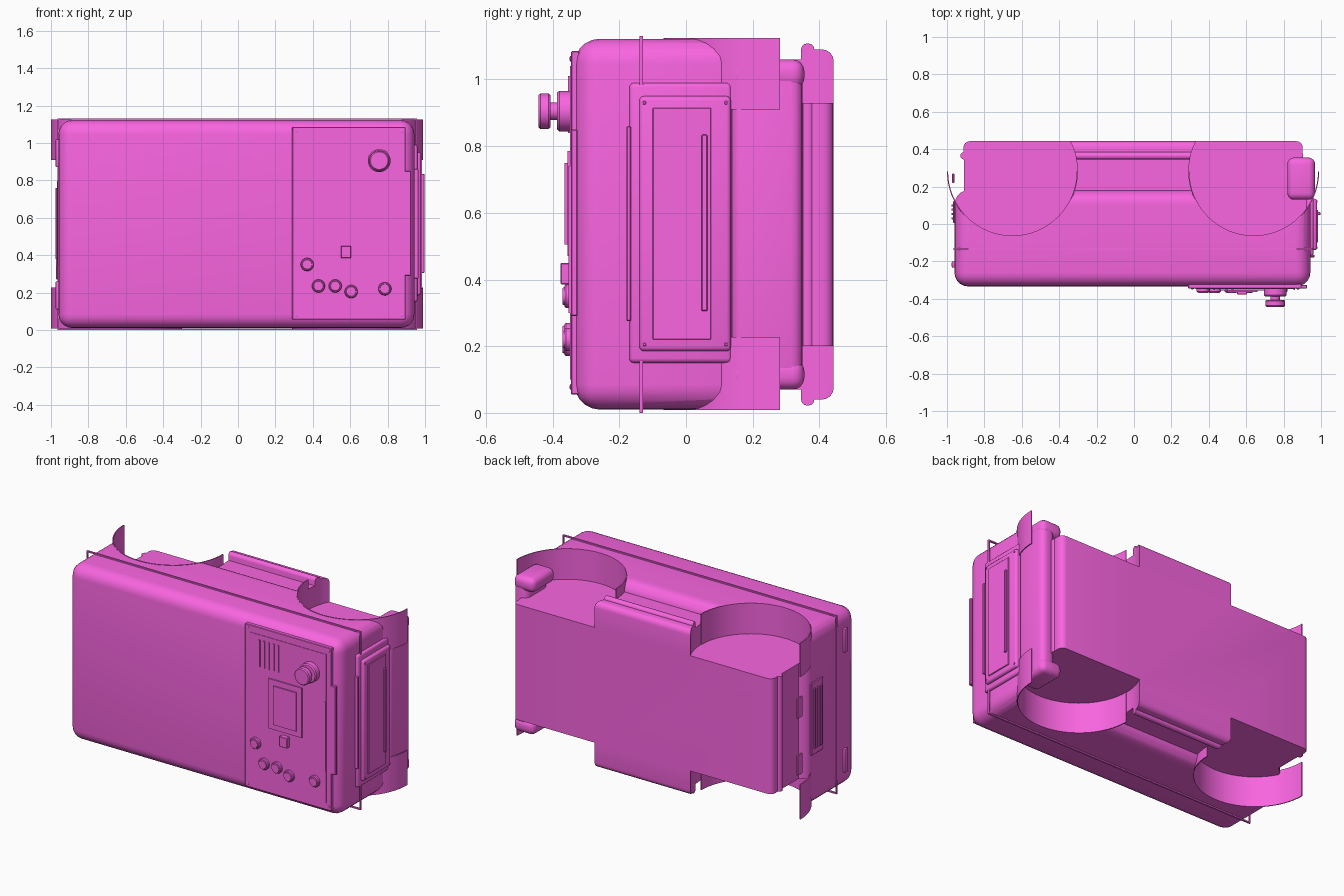
import bpy, bmesh, math

if "Cube" in bpy.data.objects:
    bpy.data.objects.remove(bpy.data.objects["Cube"])

ZC = 0.565  # height of the horizontal symmetry plane

# One magenta paint for every part
paint = bpy.data.materials.new("magenta_paint")
paint.diffuse_color = (0.95, 0.13, 0.75, 1)
paint.use_nodes = True
paint.node_tree.nodes["Principled BSDF"].inputs["Base Color"].default_value = paint.diffuse_color


def finish(name, bm):
    bmesh.ops.recalc_face_normals(bm, faces=bm.faces)
    me = bpy.data.meshes.new(name)
    bm.to_mesh(me)
    bm.free()
    me.materials.append(paint)
    ob = bpy.data.objects.new(name, me)
    bpy.context.collection.objects.link(ob)
    return ob


def box(name, x, y, z, bevel=0.0, seg=3):
    """Box from min/max ranges with all edges rounded."""
    bm = bmesh.new()
    bmesh.ops.create_cube(bm, size=1)
    for v in bm.verts:
        v.co = [(a[0] + a[1]) / 2 + c * (a[1] - a[0]) for a, c in zip((x, y, z), v.co)]
    if bevel:
        bmesh.ops.bevel(bm, geom=bm.edges[:], offset=bevel, segments=seg, profile=0.5, affect='EDGES')
    return finish(name, bm)


def lathe_front(name, x, z, profile, n=32):
    """Turned part on the front; profile is a list of (radius, y)."""
    bm = bmesh.new()
    rings = [[bm.verts.new((x + r * math.cos(2 * math.pi * i / n), y,
                            z + r * math.sin(2 * math.pi * i / n))) for i in range(n)]
             for r, y in profile]
    for a, b in zip(rings, rings[1:]):
        for i in range(n):
            bm.faces.new((a[i], a[(i + 1) % n], b[(i + 1) % n], b[i]))
    bm.faces.new(rings[0])
    bm.faces.new(rings[-1])
    return finish(name, bm)


def arc_wall(name, cx, cy, r0, r1, z0, z1, n=32):
    """Half-round thin wall opening toward the back."""
    bm = bmesh.new()
    ang = [math.pi + math.pi * i / n for i in range(n + 1)]
    pts = [(cx + r1 * math.cos(a), cy + r1 * math.sin(a)) for a in ang]
    pts += [(cx + r0 * math.cos(a), cy + r0 * math.sin(a)) for a in reversed(ang)]
    lo = [bm.verts.new((px, py, z0)) for px, py in pts]
    hi = [bm.verts.new((px, py, z1)) for px, py in pts]
    m = len(pts)
    for i in range(m):
        j = (i + 1) % m
        bm.faces.new((lo[i], lo[j], hi[j], hi[i]))
    for i in range(n):
        for ring in (lo, hi):
            bm.faces.new((ring[i], ring[i + 1], ring[m - 2 - i], ring[m - 1 - i]))
    return finish(name, bm)


# Main body parts
shell = box("front_shell", (-.96, .943), (-.334, .18), (.01, 1.122), .075, 5)
core = box("rear_core", (-.91, .9), (.08, .4), (.07, 1.06))
lip = box("rear_block", (-.912, .902), (.35, .443), (.04, 1.09), .035, 4)
rib = box("rear_rib", (-.928, .905), (.345, .385), (.022, 1.108), .018, 3)

# Round corner recesses cut out of the body at top and bottom
centres = (-.65, .64)
bm = bmesh.new()
for cx in centres:
    for z in (1.23, -.1):
        r = bmesh.ops.create_cone(bm, cap_ends=True, segments=64, radius1=.347, radius2=.347, depth=.6)
        bmesh.ops.translate(bm, verts=r["verts"], vec=(cx, .285, z))
cutter = finish("recess_cutter", bm)
cutter.hide_render = True
for ob in (shell, core, lip, rib):
    mod = ob.modifiers.new("recess", 'BOOLEAN')
    mod.operation, mod.solver, mod.object = 'DIFFERENCE', 'EXACT', cutter
dg = bpy.context.evaluated_depsgraph_get()
baked = [(ob, bpy.data.meshes.new_from_object(ob.evaluated_get(dg))) for ob in (shell, core, lip, rib)]
for ob, me in baked:
    ob.modifiers.clear()
    ob.data = me
bpy.data.objects.remove(cutter)

# Thin half-round walls lining the recesses
for cx, side in zip(centres, ("left", "right")):
    arc_wall(f"upper_wall_{side}", cx, .282, .344, .35, .91, 1.124)
    arc_wall(f"lower_wall_{side}", cx, .282, .344, .35, .008, .228)

# Upright rounded column at the right rear, with wider ends
box("side_column", (.87, .966), (.135, .35), (.09, 1.04), .035, 4)
for z in ((.07, .16), (.97, 1.06)):
    box("column_end", (.82, .968), (.13, .355), z, .035, 4)

# Thin square-cornered band around the body
for z in ((0, .008), (1.122, 1.13)):
    box("band_level", (-.964, .957), (-.14, -.129), z)
for x in ((-.964, -.956), (.949, .957)):
    box("band_upright", x, (-.14, -.129), (0, 1.13))

# Front control panel with a wider middle tab and raised inner plate
box("control_panel", (.29, .895), (-.345, -.32), (.055, 1.085), .003, 1)
box("panel_tab", (.88, .925), (-.345, -.325), (.29, .85), .003, 1)
box("panel_inner_plate", (.33, .86), (-.348, -.34), (.1, 1.04))
box("panel_side_strip", (.852, .86), (-.353, -.34), (.3, .74))
for x in (.312, .877):
    for z in (.078, 1.062):
        lathe_front("panel_screw", x, z, [(.008, -.34), (.008, -.347), (.004, -.349)], 12)
for i in range(5):
    x = .39 + i * .033
    box("vent_slat", (x, x + .01), (-.354, -.34), (.84, 1.01))

# Screen and square button
box("screen_frame", (.46, .695), (-.356, -.34), (.47, .785))
box("screen", (.5, .66), (-.364, -.35), (.505, .75))
box("square_button", (.55, .605), (-.376, -.34), (.385, .45), .003, 1)

# Round buttons and the large knob
for x, z in ((.37, .35), (.43, .235), (.52, .235), (.605, .205), (.785, .22)):
    lathe_front("round_button", x, z, [(.035, -.34), (.035, -.36), (.031, -.365),
                                       (.027, -.365), (.025, -.37)])
lathe_front("knob", .755, .905, [(.061, -.34), (.061, -.38), (.055, -.387), (.026, -.387),
                                 (.026, -.406), (.048, -.406), (.053, -.412), (.053, -.437),
                                 (.047, -.443)], 40)

# Layered panel on the right side
box("side_panel_base", (.92, .96), (-.17, .138), (.15, .99), .014, 3)
box("side_panel_cover", (.94, .979), (-.14, .135), (.185, .95), .014, 3)
box("side_panel_plate", (.97, .985), (-.1, .075), (.22, .915), .002, 1)
box("side_panel_grip", (.975, .997), (.047, .064), (.305, .835), .003, 1)
box("side_panel_hinge", (.925, .965), (-.178, -.165), (.275, .86), .003, 1)
for y in (-.125, .12):
    for z in (.205, .93):
        box("side_panel_stud", (.97, .982), (y - .005, y + .005), (z - .005, z + .005), .002, 1)

# Left side louvre, clips and rear brackets
box("louvre_frame", (-.967, -.9), (.005, .125), (.34, .8), .004, 1)
for i in range(4):
    y = .025 + i * .023
    box("louvre_slat", (-.976, -.96), (y, y + .011), (.38, .76), .002, 1)
for s in (-1, 1):
    z = ZC + s * .38
    box("side_clip", (-.975, -.95), (-.233, -.2), (z - .075, z + .075), .006, 2)
    z = ZC + s * .18 - .05
    box("rear_bracket", (-.972, -.96), (.22, .27), (z - .065, z + .065), .003, 1)

# Smooth shading with sharp edges kept
bpy.ops.object.select_all(action='SELECT')
bpy.context.view_layer.objects.active = shell
bpy.ops.object.shade_smooth_by_angle(angle=math.radians(32))
